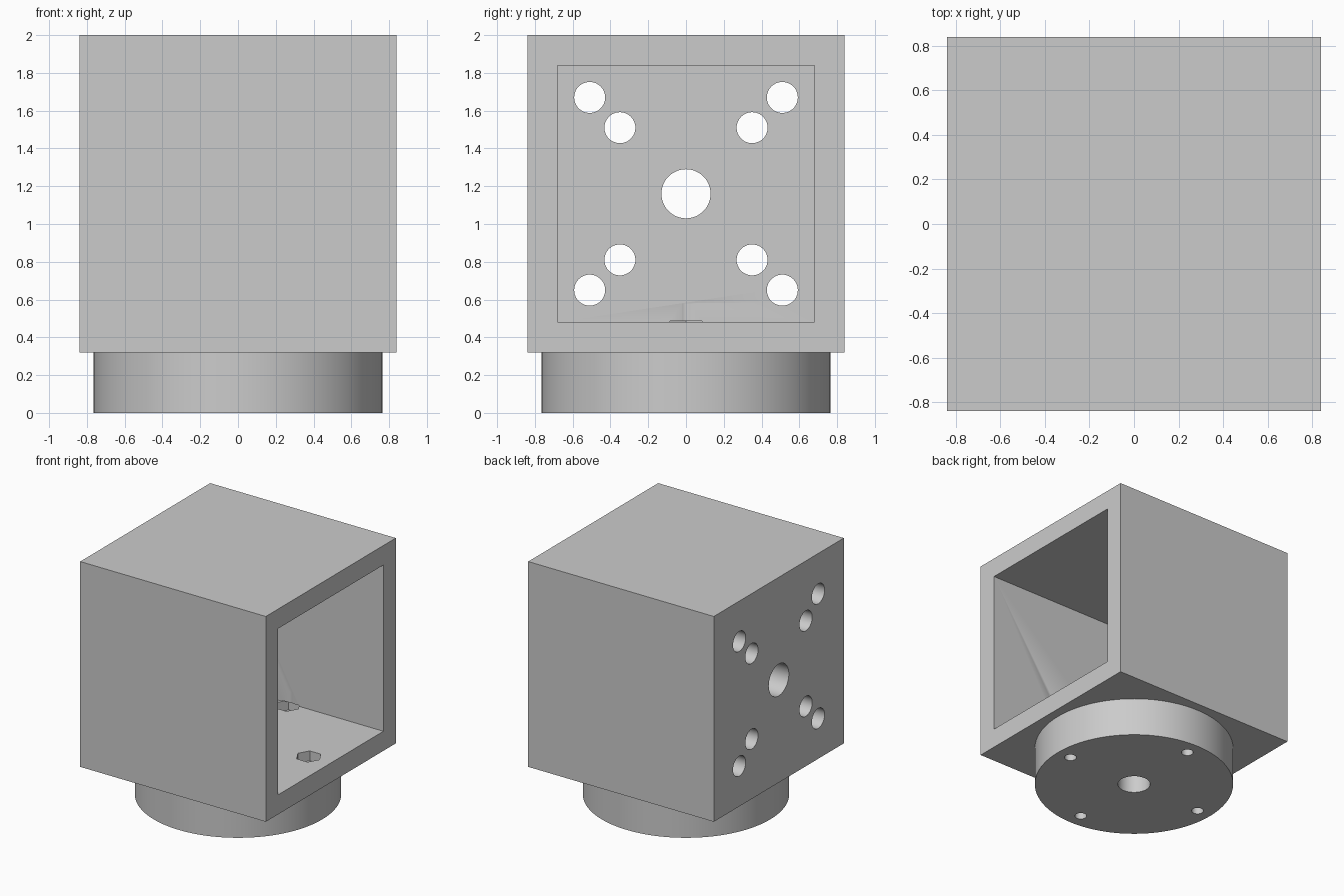
import bpy
from math import pi, radians

default = bpy.data.objects.get("Cube")
if default:
    bpy.data.objects.remove(default, do_unlink=True)

# Main dimensions
HALF, WALL = 0.84, 0.16
BASE_H, TOP = 0.32, 2.0
MID = (BASE_H + TOP) / 2
FLOOR = BASE_H + WALL
INNER = HALF - WALL

grey = bpy.data.materials.new("plain grey")
grey.use_nodes = True
colour = (0.6, 0.6, 0.6, 1)
grey.diffuse_color = colour
grey.node_tree.nodes["Principled BSDF"].inputs["Base Color"].default_value = colour


def box(name, low, high):
    centre = [(a + b) / 2 for a, b in zip(low, high)]
    bpy.ops.mesh.primitive_cube_add(size=1, location=centre)
    ob = bpy.context.object
    ob.name = name
    ob.scale = [b - a for a, b in zip(low, high)]
    bpy.ops.object.transform_apply(location=True, rotation=True, scale=True)
    return ob


def post(name, x, y, z0, z1, radius, sides=48):
    """Upright prism; the first vertex is turned to point along x."""
    bpy.ops.mesh.primitive_cylinder_add(
        vertices=sides, radius=radius, depth=z1 - z0,
        location=(x, y, (z0 + z1) / 2), rotation=(0, 0, pi / 2))
    ob = bpy.context.object
    ob.name = name
    bpy.ops.object.transform_apply(location=True, rotation=True, scale=True)
    return ob


def side_drill(name, y, z, radius):
    """Horizontal cutter through the closed end wall."""
    bpy.ops.mesh.primitive_cylinder_add(
        vertices=48, radius=radius, depth=0.4,
        location=(-HALF, y, z), rotation=(0, pi / 2, 0))
    ob = bpy.context.object
    ob.name = name
    bpy.ops.object.transform_apply(location=True, rotation=True, scale=True)
    return ob


def combine(body, tool, operation):
    tool.hide_render = True
    mod = body.modifiers.new(operation.lower(), 'BOOLEAN')
    mod.operation = operation
    mod.solver = 'EXACT'
    mod.object = tool
    bpy.context.view_layer.objects.active = body
    bpy.ops.object.modifier_apply(modifier=mod.name)
    bpy.data.objects.remove(tool, do_unlink=True)


# Housing: a box on a round base
housing = box("motor_housing", (-HALF, -HALF, BASE_H), (HALF, HALF, TOP))
combine(housing, post("round_base", 0, 0, 0, BASE_H + 0.08, 0.765, 128), 'UNION')

# Cavity open towards +x
combine(housing, box("cavity", (-INNER, -INNER, FLOOR), (HALF + 0.2, INNER, TOP - WALL)),
        'DIFFERENCE')

# Shaft hole and two rings of mounting holes in the end wall
combine(housing, side_drill("shaft_hole", 0, MID, 0.13), 'DIFFERENCE')
for offset in (0.35, 0.51):
    for sy in (-1, 1):
        for sz in (-1, 1):
            combine(housing, side_drill("mount_hole", sy * offset, MID + sz * offset, 0.082),
                    'DIFFERENCE')

# Centre bore through the base
combine(housing, post("centre_bore", 0, 0, -0.1, FLOOR + 0.05, 0.125), 'DIFFERENCE')

# Screw holes with hexagonal nut pockets in the floor
for x, y in ((1, 0), (-1, 0), (0, 1), (0, -1)):
    x, y = x * 0.64, y * 0.64
    combine(housing, post("screw_hole", x, y, -0.1, 0.58, 0.046, 32), 'DIFFERENCE')
    combine(housing, post("nut_pocket", x, y, 0.4, FLOOR + 0.007, 0.098, 6), 'DIFFERENCE')

# Finish
housing.data.materials.clear()
housing.data.materials.append(grey)
for face in housing.data.polygons:
    face.material_index = 0
bpy.ops.object.select_all(action='DESELECT')
housing.select_set(True)
bpy.context.view_layer.objects.active = housing
bpy.ops.object.shade_smooth_by_angle(angle=radians(30))
